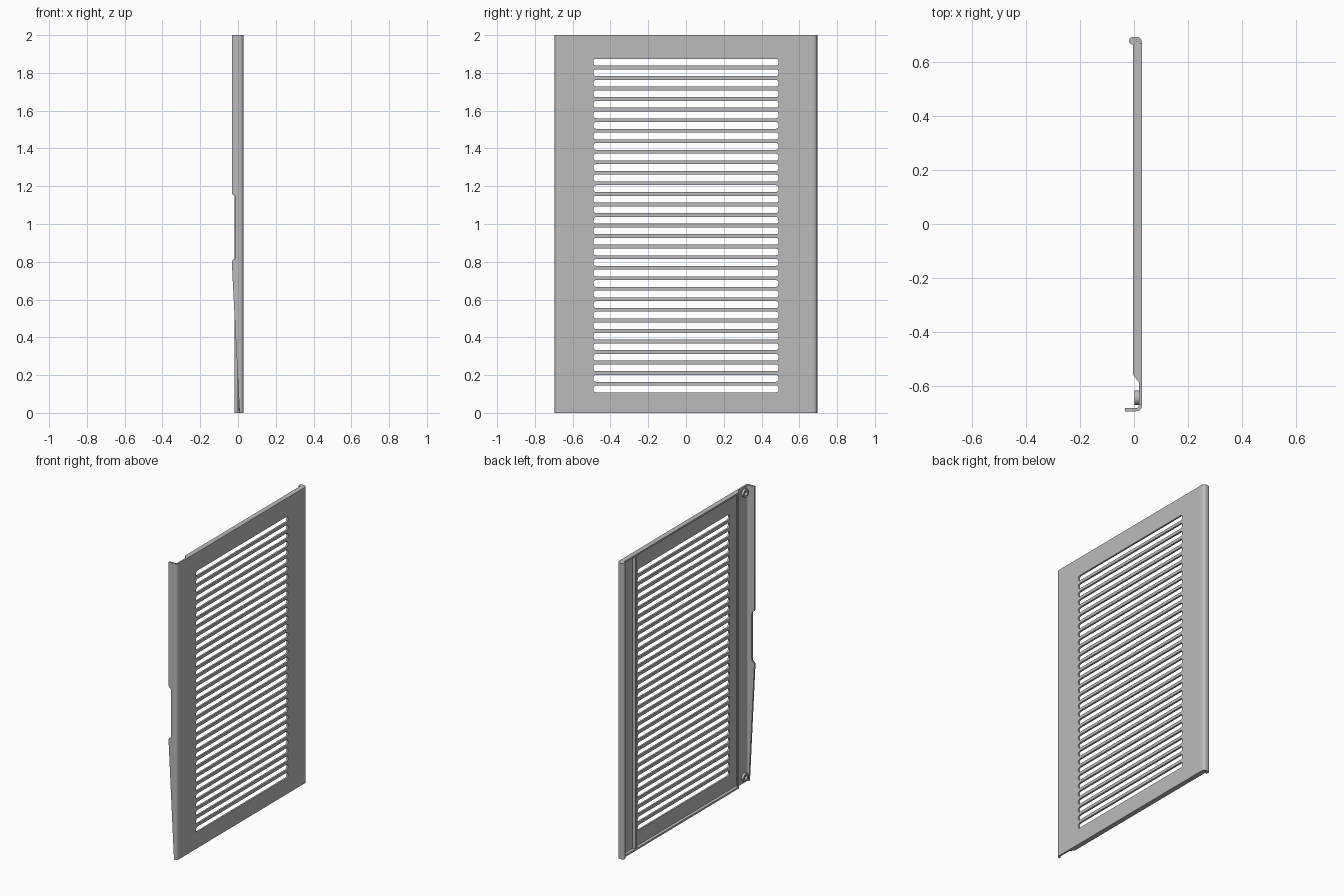
import bpy
import math
from mathutils import Matrix

cube = bpy.data.objects.get("Cube")
if cube:
    bpy.data.objects.remove(cube, do_unlink=True)

steel = bpy.data.materials.new("grey_metal")
steel.use_nodes = True
steel.diffuse_color = (0.5, 0.5, 0.5, 1)
steel.node_tree.nodes["Principled BSDF"].inputs["Base Color"].default_value = (0.5, 0.5, 0.5, 1)

# Axis frames: each outline lies in the first two axes and is thickened along the third
FRAMES = {
    "yz": Matrix(((0, 0, 1), (1, 0, 0), (0, 1, 0))),
    "xy": Matrix.Identity(3),
    "xz": Matrix(((1, 0, 0), (0, 0, -1), (0, 1, 0))),
}


def plate(name, plane, loops, low, high):
    """Fill an outline (later loops are holes) and thicken it between low and high."""
    curve = bpy.data.curves.new(name, "CURVE")
    curve.dimensions = "2D"
    curve.fill_mode = "BOTH"
    curve.extrude = (high - low) / 2
    for loop in loops:
        spline = curve.splines.new("POLY")
        spline.points.add(len(loop) - 1)
        for point, (a, b) in zip(spline.points, loop):
            point.co = (a, b, 0, 1)
        spline.use_cyclic_u = True
    obj = bpy.data.objects.new(name, curve)
    bpy.context.collection.objects.link(obj)
    frame = FRAMES[plane]
    obj.matrix_world = Matrix.Translation(frame.col[2] * (low + high) / 2) @ frame.to_4x4()
    bpy.ops.object.select_all(action="DESELECT")
    obj.select_set(True)
    bpy.context.view_layer.objects.active = obj
    bpy.ops.object.convert(target="MESH")
    obj = bpy.context.view_layer.objects.active
    obj.data.materials.clear()
    obj.data.materials.append(steel)
    bpy.ops.object.shade_smooth_by_angle(angle=math.radians(35))
    return obj


def arc(cx, cy, r, start, end, steps=8):
    angles = [math.radians(start + (end - start) * i / steps) for i in range(steps + 1)]
    return [(cx + r * math.cos(a), cy + r * math.sin(a)) for a in angles]


def rect(a0, b0, a1, b1):
    return [(a0, b0), (a1, b0), (a1, b1), (a0, b1)]


def slot(z, half_width=0.49, half_height=0.018, r=0.014):
    points = []
    for sy, sz, start in ((1, 1, 0), (-1, 1, 90), (-1, -1, 180), (1, -1, 270)):
        points += arc(sy * (half_width - r), z + sz * (half_height - r), r, start, start + 90, 4)
    return points


# Slotted sheet
slots = [slot(0.127 + i * 0.0558) for i in range(32)]
plate("slotted_panel", "yz", [rect(-0.672, 0, 0.672, 2)] + slots, 0.018, 0.03)

# Rounded front bend joining the sheet to the front flange
bend = arc(0.008, -0.673, 0.022, 0, -90) + arc(0.008, -0.673, 0.010, -90, 0)
plate("front_bend", "xy", [bend], 0, 2)

# Front flange with its handle notch
flange = [(0.008, 0), (0.008, 2), (-0.033, 2), (-0.033, 1.165), (-0.028, 1.155),
          (-0.017, 1.15), (-0.013, 1.135), (-0.013, 0.83), (-0.017, 0.815),
          (-0.028, 0.81), (-0.033, 0.80)]
plate("front_flange", "xz", [flange], 0.683, 0.695)

# Rounded rear return and the rolled bead on its end
rear = arc(0.008, 0.673, 0.022, 0, 110) + arc(0.008, 0.673, 0.010, 110, 0)
plate("rear_bend", "xy", [rear], 0, 2)
plate("rear_bead", "xy", [arc(-0.005, 0.68, 0.014, 0, 345, 23)], 0, 2)

# Top and bottom stiffening flanges with a sloping front end
rim = [(0.02, -0.59), (0.02, 0.68), (-0.003, 0.68), (-0.003, -0.56)]
for name, z in (("bottom", 0), ("top", 1.988)):
    plate(name + "_flange", "xy", [rim], z, z + 0.012)

# Upright ribs on the inner face
plate("front_rib", "xy", [[(0.02, -0.59), (0.02, -0.565), (-0.003, -0.545), (-0.003, -0.56)]], 0, 2)
plate("rear_rib", "xy", [rect(-0.003, 0.53, 0.02, 0.545)], 0.012, 1.988)

# Pierced ears in the front channel
for name, z in (("bottom", 0.04), ("top", 1.96)):
    ring = [arc(-0.645, z, r, 0, 345, 23) for r in (0.027, 0.015)]
    plate(name + "_ear", "yz", ring, 0.002, 0.02)
